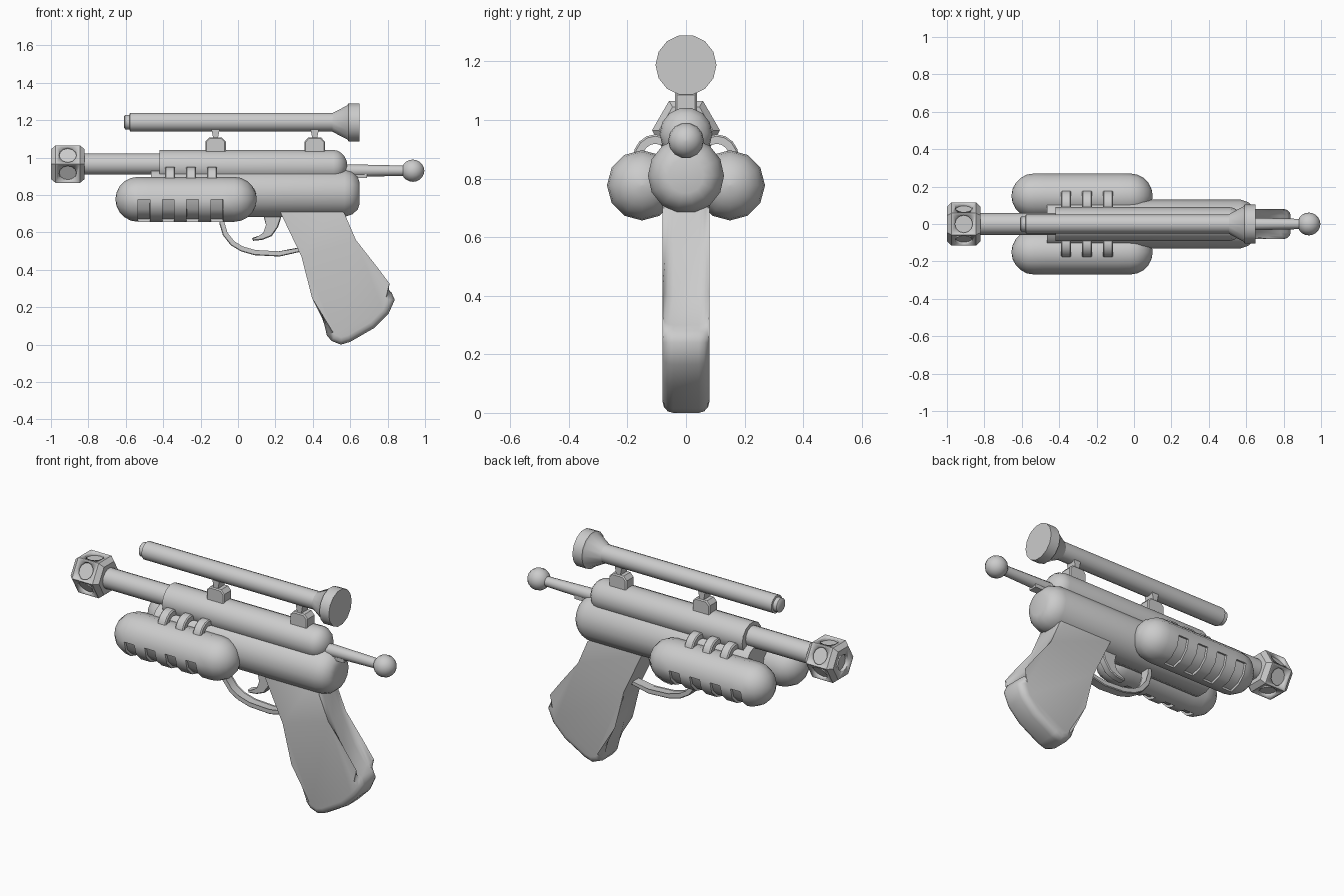
import bpy, bmesh
from math import sin, cos, pi, radians
from mathutils import Vector

if "Cube" in bpy.data.objects:
    bpy.data.objects.remove(bpy.data.objects["Cube"])

grey = bpy.data.materials.new("light_grey")
grey.use_nodes = True
grey.diffuse_color = (0.6, 0.6, 0.6, 1)
grey.node_tree.nodes["Principled BSDF"].inputs["Base Color"].default_value = (0.6, 0.6, 0.6, 1)


def finish(name, bm, angle=40):
    bmesh.ops.recalc_face_normals(bm, faces=bm.faces)
    mesh = bpy.data.meshes.new(name)
    bm.to_mesh(mesh)
    bm.free()
    obj = bpy.data.objects.new(name, mesh)
    mesh.materials.append(grey)
    bpy.context.collection.objects.link(obj)
    bpy.ops.object.select_all(action="DESELECT")
    obj.select_set(True)
    bpy.context.view_layer.objects.active = obj
    bpy.ops.object.shade_smooth_by_angle(angle=radians(angle))
    return obj


def lathe_mesh(profile, y, z, sides):
    """Revolve (x, radius) pairs around a line parallel to x."""
    bm = bmesh.new()
    rings = []
    for x, r in profile:
        turns = [2 * pi * i / sides for i in range(sides)]
        rings.append([bm.verts.new((x, y + r * cos(t), z + r * sin(t))) for t in turns])
    for a, b in zip(rings, rings[1:]):
        for i in range(sides):
            j = (i + 1) % sides
            bm.faces.new((a[i], a[j], b[j], b[i]))
    bm.faces.new(rings[0])
    bm.faces.new(rings[-1])
    return bm


def lathe(name, profile, z, y=0, sides=14, angle=40):
    return finish(name, lathe_mesh(profile, y, z, sides), angle)


def dome(x, r, length, direction, steps=5):
    """Profile of a rounded end, from its rim to its tip."""
    turns = [pi / 2 * i / steps for i in range(steps + 1)]
    return [(x + direction * length * sin(t), max(r * cos(t), 0.003)) for t in turns]


def prism(name, points, low, high, axis="y", bevel=0, segments=1, angle=40):
    """Extrude an outline: xz outline along y, or yz outline along x."""
    bm = bmesh.new()
    place = (lambda p, d: (p[0], d, p[1])) if axis == "y" else (lambda p, d: (d, p[0], p[1]))
    a = [bm.verts.new(place(p, low)) for p in points]
    b = [bm.verts.new(place(p, high)) for p in points]
    caps = [bm.faces.new(a), bm.faces.new(b)]
    for i in range(len(a)):
        j = (i + 1) % len(a)
        bm.faces.new((a[i], a[j], b[j], b[i]))
    if bevel:
        edges = {e for f in caps for e in f.edges}
        bmesh.ops.bevel(bm, geom=list(edges), offset=bevel, segments=segments,
                        profile=0.5, affect="EDGES")
    return finish(name, bm, angle)


def ribbon(path, width):
    """Outline of a strip of even width along a path."""
    pts = [Vector(p) for p in path]
    left, right = [], []
    for i, p in enumerate(pts):
        d = (pts[min(i + 1, len(pts) - 1)] - pts[max(i - 1, 0)]).normalized()
        n = Vector((-d.y, d.x)) * width / 2
        left.append(p + n)
        right.append(p - n)
    return left + right[::-1]


# Main body, upper receiver and barrel
lathe("lower_body", [(-0.465, 0.13), (0.57, 0.13), (0.61, 0.117), (0.64, 0.09), (0.65, 0.06)], 0.81)
lathe("upper_body", [(-0.42, 0.09)] + dome(0.51, 0.09, 0.075, 1), 0.953)
lathe("barrel", [(-0.84, 0.058), (-0.4, 0.058)], 0.965)

# Six-sided muzzle with a round recess in each side and in the end
muzzle = lathe("muzzle", [(-1, 0.092), (-0.975, 0.116), (-0.845, 0.116), (-0.82, 0.092)],
               0.965, sides=6, angle=25)
bm = bmesh.new()
centre = Vector((-0.91, 0, 0.965))
normals = [Vector((0, cos(pi / 6 + k * pi / 3), sin(pi / 6 + k * pi / 3))) for k in range(6)]
for n, reach in [(n, 0.105) for n in normals] + [(Vector((-1, 0, 0)), 0.09)]:
    made = bmesh.ops.create_cone(bm, cap_ends=True, segments=12, radius1=0.047,
                                 radius2=0.047, depth=0.04)["verts"]
    turn = Vector((0, 0, 1)).rotation_difference(n).to_matrix()
    for v in made:
        v.co = turn @ v.co + centre + n * reach
cutter = finish("muzzle_cutter", bm)
cutter.hide_render = True
cut = muzzle.modifiers.new("recesses", "BOOLEAN")
cut.operation = "DIFFERENCE"
cut.solver = "EXACT"
cut.object = cutter
bpy.ops.object.select_all(action="DESELECT")
muzzle.select_set(True)
bpy.context.view_layer.objects.active = muzzle
bpy.ops.object.modifier_apply(modifier=cut.name)
bpy.data.objects.remove(cutter)

# Side tanks with four recessed slots, and the clips that hold them
slots = [-0.503 + 0.13 * i for i in range(4)]
for side, label in ((1, "back"), (-1, "front")):
    profile = dome(-0.535, 0.12, 0.12, -1)[::-1]
    for s in slots:
        profile += [(s - 0.032, 0.12), (s + 0.032, 0.12)]
    profile = [p for i, p in enumerate(profile) if i == 0 or p[0] - profile[i - 1][0] > 0.001]
    profile += dome(-0.02, 0.12, 0.12, 1)
    bm = lathe_mesh(profile, side * 0.15, 0.777, 12)
    bmesh.ops.recalc_face_normals(bm, faces=bm.faces)
    for s in slots:
        chosen = []
        for f in bm.faces:
            c = f.calc_center_median()
            if abs(c.x - s) < 0.01 and c.z < 0.777 and side * c.y > 0.15:
                chosen.append(f)
        bmesh.ops.inset_region(bm, faces=chosen, thickness=0.001, depth=-0.014)
    finish("tank_" + label, bm, 35)
    arch = [(side * (0.105 + 0.063 * cos(t)), 0.87 + 0.068 * sin(t))
            for t in [pi * i / 8 for i in range(7)]]
    for i in range(3):
        x = -0.363 + 0.112 * i
        prism(f"clip_{label}_{i + 1}", ribbon(arch, 0.026), x - 0.027, x + 0.027, "x", 0.006)

# Sight tube with flared eyepiece
lathe("sight_tube", [(-0.61, 0.03), (-0.603, 0.04), (-0.58, 0.04), (-0.578, 0.051), (0.52, 0.051)], 1.19)
lathe("sight_eyepiece", [(0.505, 0.051), (0.585, 0.094), (0.59, 0.104), (0.65, 0.104)], 1.188)

# Sight mounts
for i, x in enumerate((-0.12, 0.41)):
    block = [(x - 0.055, 1.0), (x + 0.055, 1.0), (x + 0.055, 1.085),
             (x + 0.035, 1.107), (x - 0.035, 1.107), (x - 0.055, 1.085)]
    prism(f"mount_block_{i + 1}", block, -0.037, 0.037, bevel=0.006)
    post = [(x - 0.012, 1.1), (x + 0.012, 1.1), (x + 0.022, 1.15), (x - 0.022, 1.15)]
    prism(f"mount_post_{i + 1}", post, -0.03, 0.03)

# Rear charging rod with ball end
lathe("rear_rod", [(0.5, 0.034), (0.6, 0.034), (0.9, 0.027)], 0.93, sides=12)
lathe("rear_ball", dome(0.935, 0.061, 0.061, -1)[:0:-1] + dome(0.935, 0.061, 0.061, 1), 0.93)
prism("rear_catch", [(0.55, 0.89), (0.69, 0.89), (0.69, 0.93), (0.55, 0.93)], -0.025, 0.025)

# Grip with a flared heel
grip = [(0.19, 0.78), (0.225, 0.71), (0.34, 0.47), (0.43, 0.26), (0.475, 0.05), (0.5, 0.02),
        (0.55, 0.0), (0.6, 0.015), (0.73, 0.09), (0.805, 0.165), (0.838, 0.24), (0.82, 0.28),
        (0.785, 0.3), (0.71, 0.4), (0.63, 0.56), (0.57, 0.7), (0.54, 0.78)]
prism("grip", grip, -0.08, 0.08, bevel=0.036, segments=3, angle=50)

# Trigger and guard
guard = [(-0.085, 0.72), (-0.088, 0.65), (-0.07, 0.59), (-0.03, 0.54), (0.02, 0.51),
         (0.09, 0.49), (0.22, 0.483), (0.34, 0.51)]
prism("trigger_guard", ribbon(guard, 0.024), -0.028, 0.028, bevel=0.004)
trigger = [(0.13, 0.71), (0.155, 0.64), (0.14, 0.595), (0.115, 0.578), (0.075, 0.57),
           (0.08, 0.555), (0.13, 0.56), (0.18, 0.58), (0.215, 0.63), (0.24, 0.71)]
prism("trigger", trigger, -0.022, 0.022, bevel=0.005)
